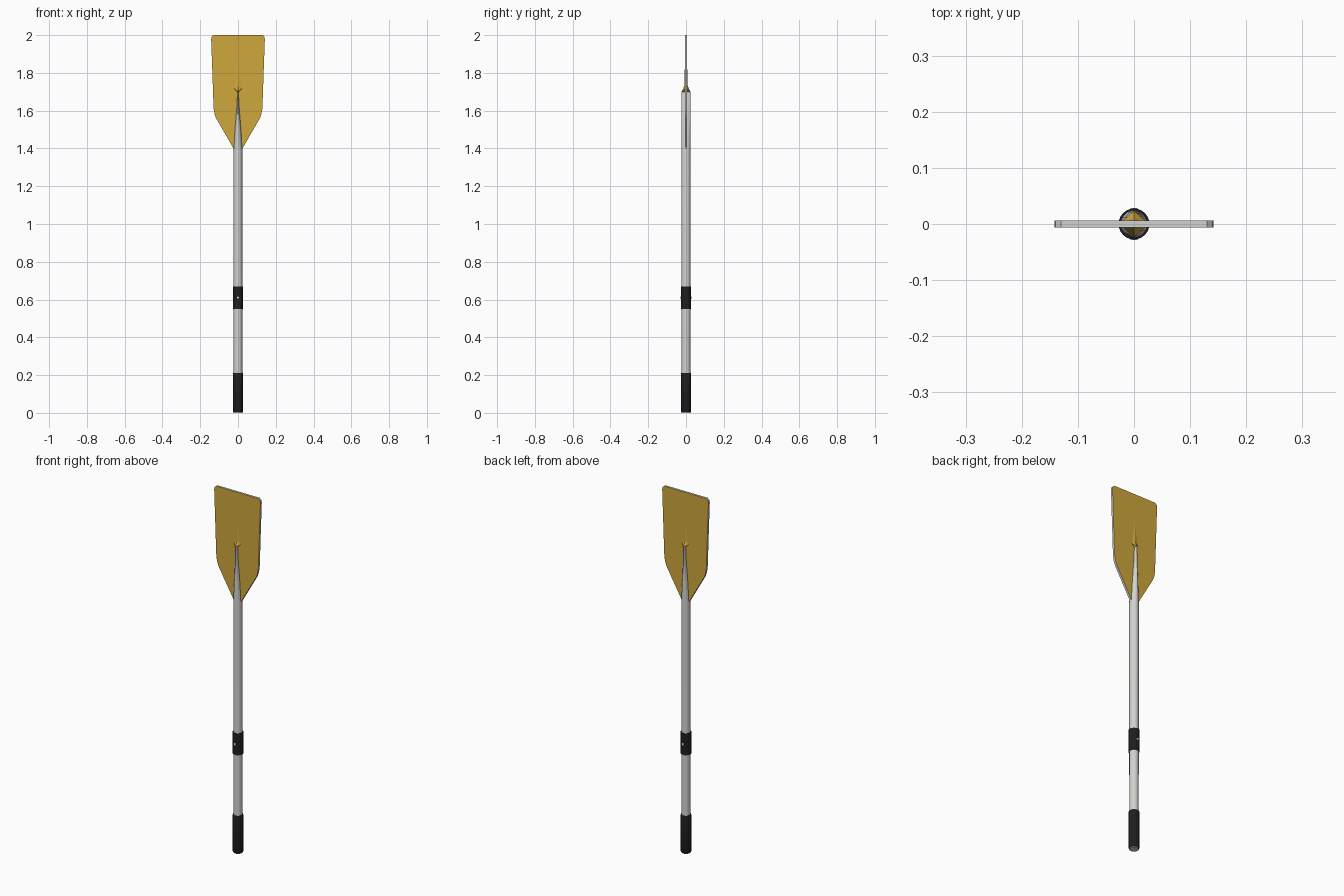
import bpy, bmesh, math
from mathutils import Matrix

if "Cube" in bpy.data.objects:
    bpy.data.objects.remove(bpy.data.objects["Cube"])


def material(name, rgb):
    m = bpy.data.materials.new(name)
    m.diffuse_color = (*rgb, 1)
    m.use_nodes = True
    m.node_tree.nodes["Principled BSDF"].inputs["Base Color"].default_value = m.diffuse_color
    return m


GOLD = material("gold_blade", (0.62, 0.39, 0.045))
GREY = material("light_grey_metal", (0.64, 0.64, 0.62))
BLACK = material("black_rubber", (0.013, 0.013, 0.014))
WHITE = material("white_rivet", (0.85, 0.85, 0.85))


def finish(name, bm, mats, smooth=True):
    bmesh.ops.recalc_face_normals(bm, faces=bm.faces)
    me = bpy.data.meshes.new(name)
    bm.to_mesh(me)
    bm.free()
    ob = bpy.data.objects.new(name, me)
    bpy.context.collection.objects.link(ob)
    for m in mats:
        me.materials.append(m)
    if smooth:
        bpy.ops.object.select_all(action='DESELECT')
        ob.select_set(True)
        bpy.context.view_layer.objects.active = ob
        bpy.ops.object.shade_smooth_by_angle(angle=math.radians(35))
    return ob


def loft(name, rings, mat, sides=24):
    """Elliptical rings given as (z, x radius, y radius), capped."""
    bm = bmesh.new()
    loops = []
    for z, rx, ry in rings:
        loops.append([bm.verts.new((rx * math.cos(i * math.tau / sides),
                                    ry * math.sin(i * math.tau / sides), z))
                      for i in range(sides)])
    for a, b in zip(loops, loops[1:]):
        for i in range(sides):
            j = (i + 1) % sides
            bm.faces.new((a[i], a[j], b[j], b[i]))
    bm.faces.new(loops[0])
    bm.faces.new(loops[-1])
    return finish(name, bm, [mat])


def plate(name, half, y0, y1, mats):
    """Mirrored outline extruded along y; rim takes the last material."""
    pts = half + [(-x, z) for x, z in reversed(half) if x > 0]
    bm = bmesh.new()
    face = bm.faces.new([bm.verts.new((x, y0, z)) for x, z in pts])
    res = bmesh.ops.extrude_face_region(bm, geom=[face], use_keep_orig=True)
    verts = [g for g in res["geom"] if isinstance(g, bmesh.types.BMVert)]
    bmesh.ops.translate(bm, verts=verts, vec=(0, y1 - y0, 0))
    bm.normal_update()
    for f in bm.faces:
        f.material_index = 0 if abs(f.normal.y) > 0.9 else len(mats) - 1
    return finish(name, bm, mats, False)


# shaft, pinched sideways into a ridge where it runs up the blade
loft("shaft", [(0, 0.023, 0.023), (1.38, 0.0235, 0.0245), (1.50, 0.0165, 0.0245),
               (1.62, 0.0065, 0.0245), (1.70, 0.0025, 0.0235)], GREY)

# rubber grip and joint sleeve
loft("hand_grip", [(0.004, 0.025, 0.025), (0.01, 0.0275, 0.0275),
                   (0.205, 0.0275, 0.0275), (0.212, 0.0255, 0.0255)], BLACK)
loft("joint_sleeve", [(0.55, 0.0275, 0.0275), (0.67, 0.0275, 0.0275)], BLACK)

# rivets front and back of the sleeve
for side, label in ((-1, "front"), (1, "back")):
    bm = bmesh.new()
    bmesh.ops.create_cone(bm, cap_ends=True, segments=12, radius1=0.006, radius2=0.006,
                          depth=0.004,
                          matrix=Matrix.Translation((0, side * 0.0268, 0.61))
                          @ Matrix.Rotation(math.pi / 2, 4, 'X'))
    finish("rivet_" + label, bm, [WHITE])

# blade with gold faces and a grey rim
plate("blade", [(0.018, 1.39), (0.116, 1.56), (0.124, 1.582), (0.129, 1.61),
                (0.142, 1.978), (0.140, 1.991), (0.130, 2.0)],
      -0.006, 0.006, [GOLD, GREY])

# faceted gold tip where the ridge ends, on each face of the blade
for side, label in ((-1, "front"), (1, "back")):
    bm = bmesh.new()
    base = 0.0055 * side
    l, r = (bm.verts.new((x, base, 1.715)) for x in (-0.02, 0.02))
    tip = bm.verts.new((0, base, 1.86))
    low = bm.verts.new((0, base, 1.695))
    peak = bm.verts.new((0, 0.0235 * side, 1.70))
    mid = bm.verts.new((0, 0.009 * side, 1.73))
    for f in ((l, mid, tip), (r, tip, mid), (l, peak, mid), (r, mid, peak),
              (l, low, peak), (r, peak, low), (l, tip, r, low)):
        bm.faces.new(f)
    finish("ridge_tip_" + label, bm, [GOLD], False)
